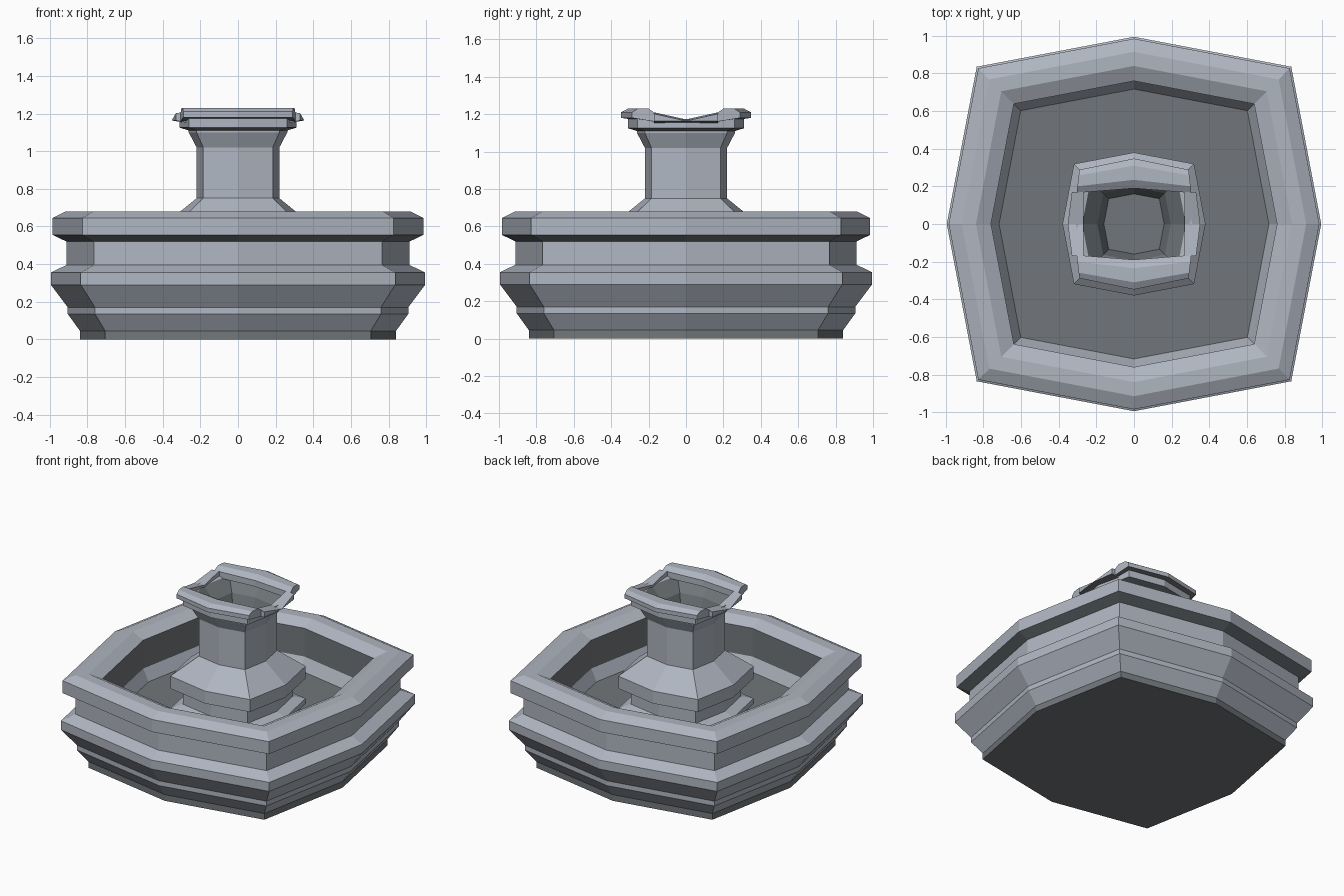
import bpy
import bmesh

cube = bpy.data.objects.get("Cube")
if cube:
    bpy.data.objects.remove(cube)


def material(name, rgb):
    m = bpy.data.materials.new(name)
    m.use_nodes = True
    colour = (*rgb, 1)
    m.diffuse_color = colour
    m.node_tree.nodes["Principled BSDF"].inputs["Base Color"].default_value = colour
    return m


STONE = material("pale stone", (0.43, 0.465, 0.53))
DARK = material("dark stone", (0.165, 0.183, 0.197))


def loft(name, rings, dark=(), cap_start=True, dark_end=False):
    """Skin closed rings; listed bands and downward ledges take the dark stone."""
    bm = bmesh.new()
    loops = [[bm.verts.new(p) for p in ring] for ring in rings]
    count = len(loops[0])
    for band, (a, b) in enumerate(zip(loops, loops[1:])):
        for i in range(count):
            j = (i + 1) % count
            face = bm.faces.new((a[i], a[j], b[j], b[i]))
            face.material_index = int(band in dark)
    if cap_start:
        bm.faces.new(loops[0][::-1])
    bm.faces.new(loops[-1]).material_index = int(dark_end)
    bmesh.ops.recalc_face_normals(bm, faces=bm.faces)
    for face in bm.faces:
        if face.normal.z < -0.8:
            face.material_index = 1
    mesh = bpy.data.meshes.new(name)
    bm.to_mesh(mesh)
    bm.free()
    mesh.materials.append(STONE)
    mesh.materials.append(DARK)
    obj = bpy.data.objects.new(name, mesh)
    bpy.context.scene.collection.objects.link(obj)


def octagon(r, z):
    """Swollen square: four corners and four slightly pushed-out mid points."""
    c = r * 0.84
    plan = [(r, 0), (c, c), (0, r), (-c, c), (-r, 0), (-c, -c), (0, -r), (c, -c)]
    return [(x, y, z) for x, y in plan]


# Basin: dark plinth, outer mouldings, rim, dark inner wall, sloped skirt, floor
basin = [(0.84, 0), (0.84, 0.045), (0.905, 0.135), (0.905, 0.17), (0.995, 0.29),
         (0.995, 0.355), (0.912, 0.395), (0.912, 0.52), (0.985, 0.555),
         (0.985, 0.645), (0.915, 0.68), (0.84, 0.68), (0.76, 0.64),
         (0.76, 0.435), (0.717, 0.35)]
loft("basin", [octagon(r, z) for r, z in basin], dark=(0, 12), dark_end=True)

# Pedestal: foot, neck, wide collar, column, capital and shallow dark funnel
column = [(0.38, 0.345), (0.38, 0.385), (0.31, 0.41), (0.31, 0.51), (0.38, 0.53),
          (0.38, 0.62), (0.22, 0.75), (0.22, 1.02), (0.262, 1.10), (0.262, 1.11),
          (0.31, 1.125), (0.31, 1.175), (0.275, 1.165), (0.195, 1.08), (0.16, 0.97)]
loft("column", [octagon(r, z) for r, z in column], dark=(12, 13),
     cap_start=False, dark_end=True)

# Raised lips on the front and back of the capital
lip = [(0.348, 1.18), (0.348, 1.21), (0.31, 1.23), (0.235, 1.23), (0.19, 1.205), (0.19, 1.16)]
for side, label in ((-1, "front"), (1, "back")):
    stations = []
    for s in (-1, 0, 1):
        ring = []
        for y, z in lip:
            t = (y - 0.19) / 0.16
            end_y = 0.165 + t * 0.125
            ring.append((s * (0.305 - 0.015 * t), side * (end_y if s else y), z))
        stations.append(ring)
    loft(label + "_lip", stations)

# V-shaped pouring spouts on the left and right, flaring out over the capital
for side, label in ((1, "left"), (-1, "right")):
    stations = []
    for y, top, out in ((-0.17, 1.21, 0.33), (0, 1.172, 0.352), (0.17, 1.21, 0.33)):
        stations.append([(side * 0.268, y, top), (side * out, y, top - 0.008),
                         (side * out, y, 1.163), (side * 0.268, y, 1.15)])
    loft(label + "_spout", stations)
